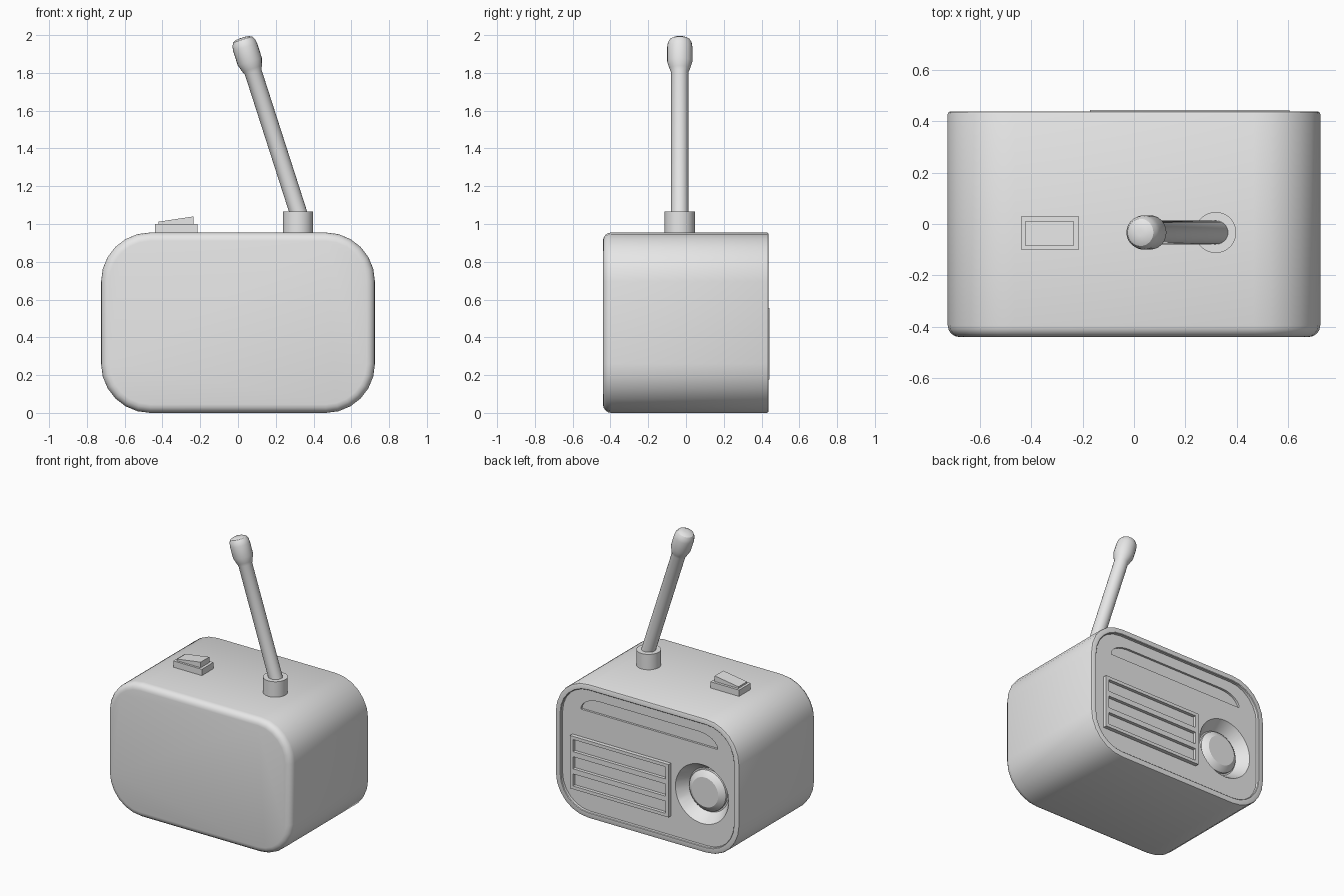
import bpy, bmesh
from math import sin, cos, pi
from mathutils import Vector, Matrix

cube = bpy.data.objects.get("Cube")
if cube:
    bpy.data.objects.remove(cube, do_unlink=True)

grey = bpy.data.materials.new("plain_grey")
grey.use_nodes = True
grey.diffuse_color = (0.8, 0.8, 0.8, 1)
grey.node_tree.nodes["Principled BSDF"].inputs["Base Color"].default_value = (0.8, 0.8, 0.8, 1)


def loft(name, rings):
    """Skin a row of equal-length rings and cap both ends."""
    bm = bmesh.new()
    rows = [[bm.verts.new(p) for p in ring] for ring in rings]
    n = len(rows[0])
    for a, b in zip(rows, rows[1:]):
        for i in range(n):
            j = (i + 1) % n
            bm.faces.new((a[i], a[j], b[j], b[i]))
    bm.faces.new(rows[0][::-1])
    bm.faces.new(rows[-1])
    bmesh.ops.recalc_face_normals(bm, faces=bm.faces)
    mesh = bpy.data.meshes.new(name)
    bm.to_mesh(mesh)
    bm.free()
    mesh.materials.append(grey)
    obj = bpy.data.objects.new(name, mesh)
    bpy.context.collection.objects.link(obj)
    return obj


def lathe(name, profile, origin, axis, sides=32):
    """Turn (radius, distance) pairs about an axis."""
    turn = Vector(axis).to_track_quat('Z', 'Y').to_matrix().to_4x4()
    place = Matrix.Translation(origin) @ turn
    return loft(name, [[place @ Vector((r * cos(2 * pi * i / sides), r * sin(2 * pi * i / sides), t))
                        for i in range(sides)] for r, t in profile])


def box(name, x, y, z):
    return loft(name, [[(x[0], y[0], h), (x[1], y[0], h), (x[1], y[1], h), (x[0], y[1], h)] for h in z])


def cut(target, cutter):
    """Subtract the cutter, then throw it away."""
    mod = target.modifiers.new("cut", 'BOOLEAN')
    mod.operation, mod.solver, mod.object = 'DIFFERENCE', 'EXACT', cutter
    graph = bpy.context.evaluated_depsgraph_get()
    mesh = bpy.data.meshes.new_from_object(target.evaluated_get(graph))
    target.modifiers.clear()
    target.data = mesh
    bpy.data.objects.remove(cutter, do_unlink=True)


def smooth(obj):
    bpy.ops.object.select_all(action='DESELECT')
    obj.select_set(True)
    bpy.context.view_layer.objects.active = obj
    bpy.ops.object.shade_smooth_by_angle()


HALF_W, HEIGHT, CORNER, STEPS = 0.725, 0.955, 0.26, 6
FRONT, BACK, PANEL = -0.44, 0.438, 0.415


def body_ring(inset, y):
    r = CORNER - inset
    ring = []
    for k, (sx, sz) in enumerate([(1, 1), (-1, 1), (-1, -1), (1, -1)]):
        for i in range(STEPS + 1):
            a = (k + i / STEPS) * pi / 2
            ring.append((sx * (HALF_W - CORNER) + r * cos(a), y,
                         HEIGHT / 2 + sz * (HEIGHT / 2 - CORNER) + r * sin(a)))
    return ring


# Case: rounded front edge, raised rim and sunken panel on the back
ROUND = 0.045
rings = [body_ring(ROUND * (1 - sin(a)), FRONT + ROUND * (1 - cos(a)))
         for a in [i * pi / 8 for i in range(5)]]
rings += [body_ring(0, BACK - 0.01), body_ring(0.003, BACK - 0.003), body_ring(0.01, BACK),
          body_ring(0.038, BACK), body_ring(0.042, BACK - 0.004), body_ring(0.042, PANEL)]
case = loft("case", rings)

# Bowl behind the tuning knob
KNOB = (-0.417, 0, 0.4)
cut(case, lathe("bowl_cutter", [(0.155, 0.335), (0.21, PANEL), (0.217, 0.425)], KNOB, (0, 1, 0), 48))

# Sunken dial window with rounded top corners
arc = [(0.39 + 0.15 * cos(i * pi / 12), 0.75 + 0.09 * sin(i * pi / 12)) for i in range(7)]
window = arc + [(-x, z) for x, z in reversed(arc)]
cut(case, loft("window_cutter", [[(x, y, z) for x, z in window] for y in (PANEL - 0.015, 0.43)]))
smooth(case)

# Tuning knob
smooth(lathe("tuning_knob", [(0.145, 0.325), (0.145, 0.352), (0.132, 0.365), (0.105, 0.382)],
             KNOB, (0, 1, 0)))

# Speaker grille with three slots
grille = box("speaker_grille", (-0.172, 0.606), (0.405, 0.443), (0.178, 0.555))
for i in range(3):
    mid = 0.244 + i * 0.1225
    cut(grille, box("slot_cutter", (-0.148, 0.582), (0.42, 0.46), (mid - 0.043, mid + 0.043)))

# Power switch: base and sloping rocker
box("switch_base", (-0.44, -0.215), (-0.1, 0.03), (0.94, 1.0))
wedge = [(-0.422, 0.99), (-0.235, 0.99), (-0.235, 1.04), (-0.422, 1.012)]
loft("switch_rocker", [[(x, y, z) for x, z in wedge] for y in (-0.085, 0.012)])

# Aerial: socket and leaning rod with a swollen tip
smooth(lathe("aerial_socket", [(0.08, 0.94), (0.08, 1.065)], (0.318, -0.033, 0), (0, 0, 1)))
smooth(lathe("aerial_rod", [(0.046, -0.1), (0.046, 0.775), (0.054, 0.795), (0.067, 0.835), (0.067, 0.915),
                            (0.063, 0.94), (0.053, 0.957), (0.035, 0.966), (0.012, 0.968)],
             (0.318, -0.033, 1.065), (-0.306, 0, 0.952), 24))
